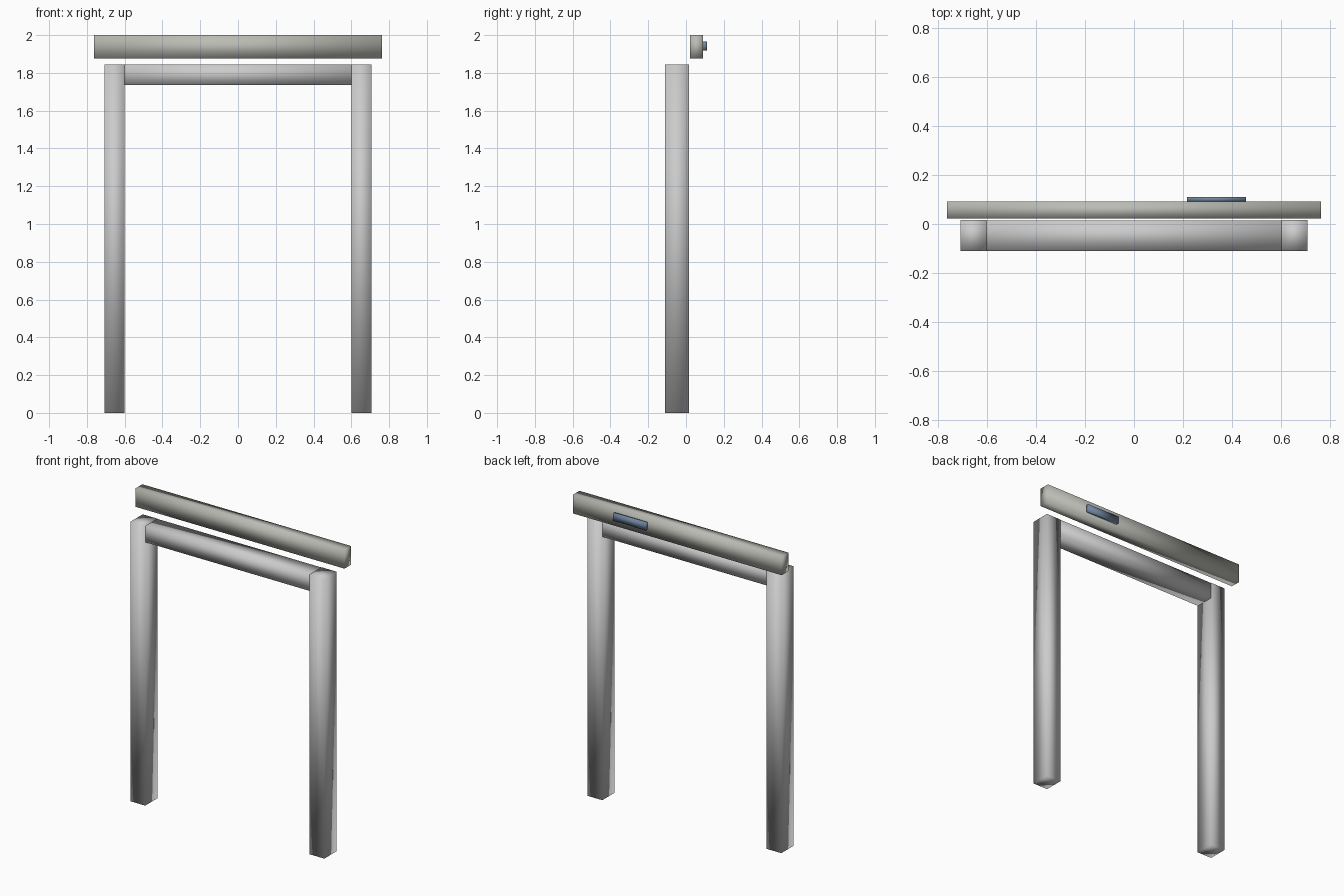
import bpy
from mathutils import Vector

if "Cube" in bpy.data.objects:
    bpy.data.objects.remove(bpy.data.objects["Cube"])


def material(name, rgb):
    m = bpy.data.materials.new(name)
    m.diffuse_color = (*rgb, 1)
    m.use_nodes = True
    m.node_tree.nodes["Principled BSDF"].inputs["Base Color"].default_value = m.diffuse_color
    return m


def box(name, lo, hi, mat=None):
    """Smooth-shaded box between two opposite corners."""
    lo, hi = Vector(lo), Vector(hi)
    bpy.ops.mesh.primitive_cube_add(size=1, location=(lo + hi) / 2)
    ob = bpy.context.object
    ob.name = name
    ob.scale = hi - lo
    bpy.ops.object.transform_apply(location=False, rotation=False, scale=True)
    bpy.ops.object.shade_smooth()
    if mat:
        ob.data.materials.append(mat)
    return ob


warm_grey = material("warm_grey", (0.50, 0.50, 0.46))
blue = material("slate_blue", (0.16, 0.24, 0.35))

# Frame posts
box("left_post", (-0.707, -0.11, 0), (-0.6, 0.016, 1.845))
box("right_post", (0.6, -0.11, 0), (0.707, 0.016, 1.845))

# Lintel, running through the post heads just under their surfaces
box("lintel", (-0.706, -0.109, 1.737), (0.706, 0.015, 1.844))

# Header bar above and behind the frame
box("header_bar", (-0.762, 0.022, 1.877), (0.762, 0.091, 2.0), warm_grey)

# Small plate on the back of the bar
box("back_plate", (0.216, 0.091, 1.918), (0.456, 0.11, 1.966), blue)
